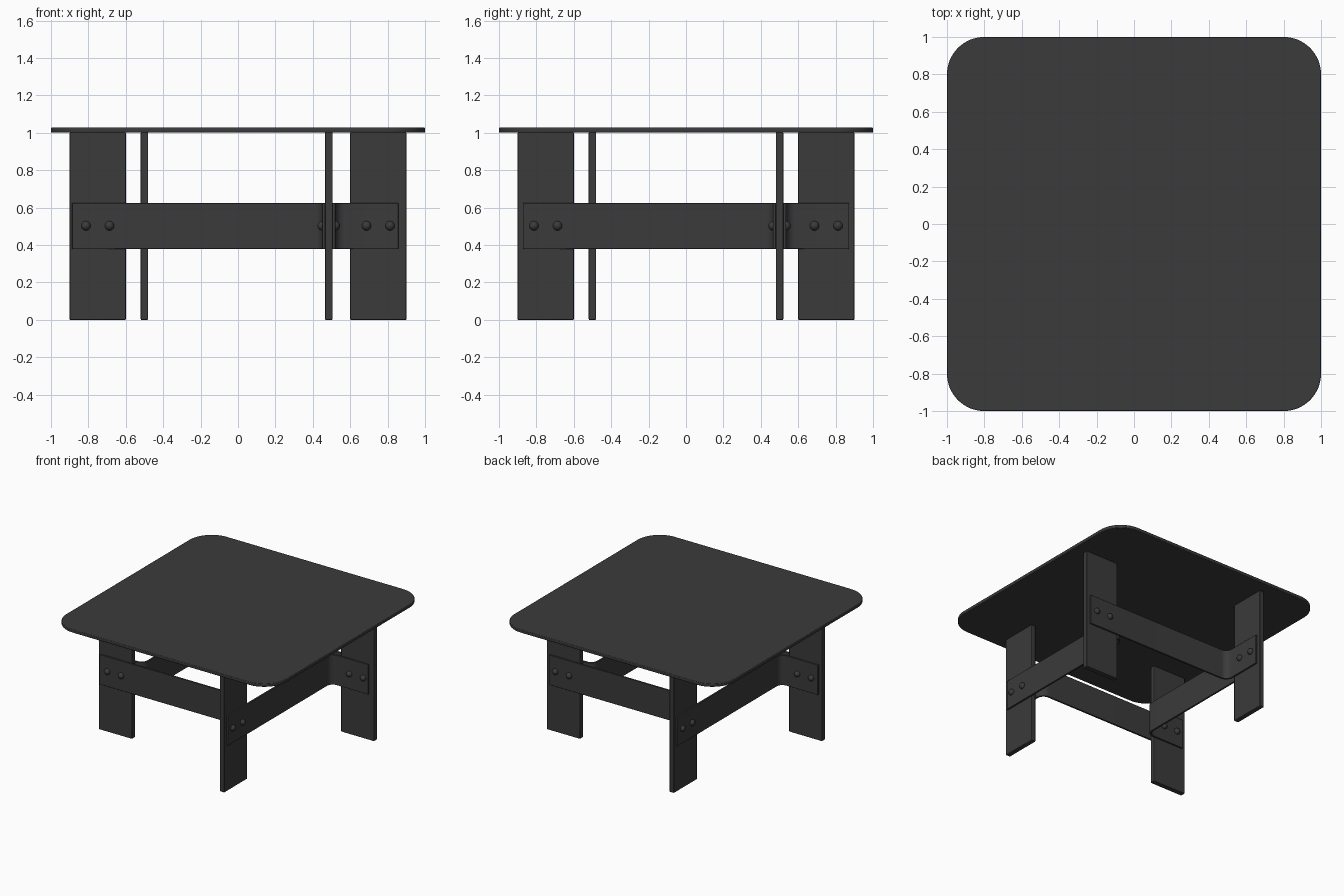
import bpy, bmesh, math
from mathutils import Matrix, Vector

cube = bpy.data.objects.get("Cube")
if cube:
    bpy.data.objects.remove(cube, do_unlink=True)

charcoal = bpy.data.materials.new("charcoal")
charcoal.use_nodes = True
colour = (0.043, 0.043, 0.043, 1)
charcoal.diffuse_color = colour
charcoal.node_tree.nodes["Principled BSDF"].inputs["Base Color"].default_value = colour

SIDES = ("front", "right", "back", "left")
LEG_X, LEG_Y, LEG_T = 0.5, 0.75, 0.04
STRAP_T, STRAP_END, BEND = 0.015, 0.872, 0.052


def finish(name, bm, matrix=Matrix(), bevel=0.0):
    bmesh.ops.recalc_face_normals(bm, faces=bm.faces)
    mesh = bpy.data.meshes.new(name)
    bm.to_mesh(mesh)
    bm.free()
    mesh.materials.append(charcoal)
    obj = bpy.data.objects.new(name, mesh)
    bpy.context.collection.objects.link(obj)
    obj.matrix_world = matrix
    if bevel:
        mod = obj.modifiers.new("soft_edges", "BEVEL")
        mod.width = bevel
        mod.segments = 2
        mod.angle_limit = math.radians(40)
    bpy.ops.object.select_all(action="DESELECT")
    obj.select_set(True)
    bpy.context.view_layer.objects.active = obj
    bpy.ops.object.shade_smooth_by_angle(angle=math.radians(35))


def arc(cx, cy, radius, start, end, steps):
    for i in range(steps + 1):
        a = math.radians(start + (end - start) * i / steps)
        yield (cx + radius * math.cos(a), cy + radius * math.sin(a))


def prism(outline, z0, z1):
    bm = bmesh.new()
    face = bm.faces.new([bm.verts.new((x, y, z0)) for x, y in outline])
    ext = bmesh.ops.extrude_face_region(bm, geom=[face])
    verts = [v for v in ext["geom"] if isinstance(v, bmesh.types.BMVert)]
    bmesh.ops.translate(bm, verts=verts, vec=(0, 0, z1 - z0))
    return bm


# Rounded square top
corners = []
for q, (sx, sy) in enumerate(((1, 1), (-1, 1), (-1, -1), (1, -1))):
    corners += arc(0.8 * sx, 0.8 * sy, 0.2, q * 90, q * 90 + 90, 16)
finish("table_top", prism(corners, 1.002, 1.028), bevel=0.004)

for k, side in enumerate(SIDES):
    turn = Matrix.Rotation(math.radians(90 * k), 4, "Z")
    nudge = Matrix.Translation((-0.015, 0, 0))
    leg_matrix = nudge @ turn if k == 0 else turn
    strap_matrix = nudge @ turn if k < 2 else turn

    # Plank leg
    bm = bmesh.new()
    bmesh.ops.create_cube(bm, size=1)
    bmesh.ops.scale(bm, verts=bm.verts, vec=(LEG_T, 0.3, 1.003))
    bmesh.ops.translate(bm, verts=bm.verts, vec=(LEG_X, -LEG_Y, 0.5015))
    finish(side + "_leg", bm, leg_matrix, bevel=0.004)

    # Strap: along one leg, round a bend, then against the next leg
    face_in = LEG_X - LEG_T / 2
    face_out = LEG_X + LEG_T / 2
    cx = face_in - STRAP_T - BEND
    cy = -face_out - STRAP_T - BEND
    near = list(arc(cx, cy, BEND, 90, 0, 10))
    far = list(arc(cx, cy, BEND + STRAP_T, 90, 0, 10))
    outline = [(-STRAP_END, near[0][1])] + near + [(near[-1][0], -STRAP_END)]
    outline += [(face_in, -STRAP_END)] + far[::-1] + [(-STRAP_END, far[0][1])]
    finish(side + "_strap", prism(outline, 0.379, 0.624), strap_matrix, bevel=0.002)

    # Domed bolts on both faces of the leg
    bm = bmesh.new()
    for sx in (-1, 1):
        for sy in (-1, 1):
            spot = Vector((LEG_X + sx * (LEG_T / 2 + STRAP_T),
                           -LEG_Y + sy * 0.063, 0.503))
            bmesh.ops.create_uvsphere(bm, u_segments=20, v_segments=12, radius=0.025,
                                      matrix=Matrix.Translation(spot))
    finish(side + "_bolts", bm, leg_matrix)
